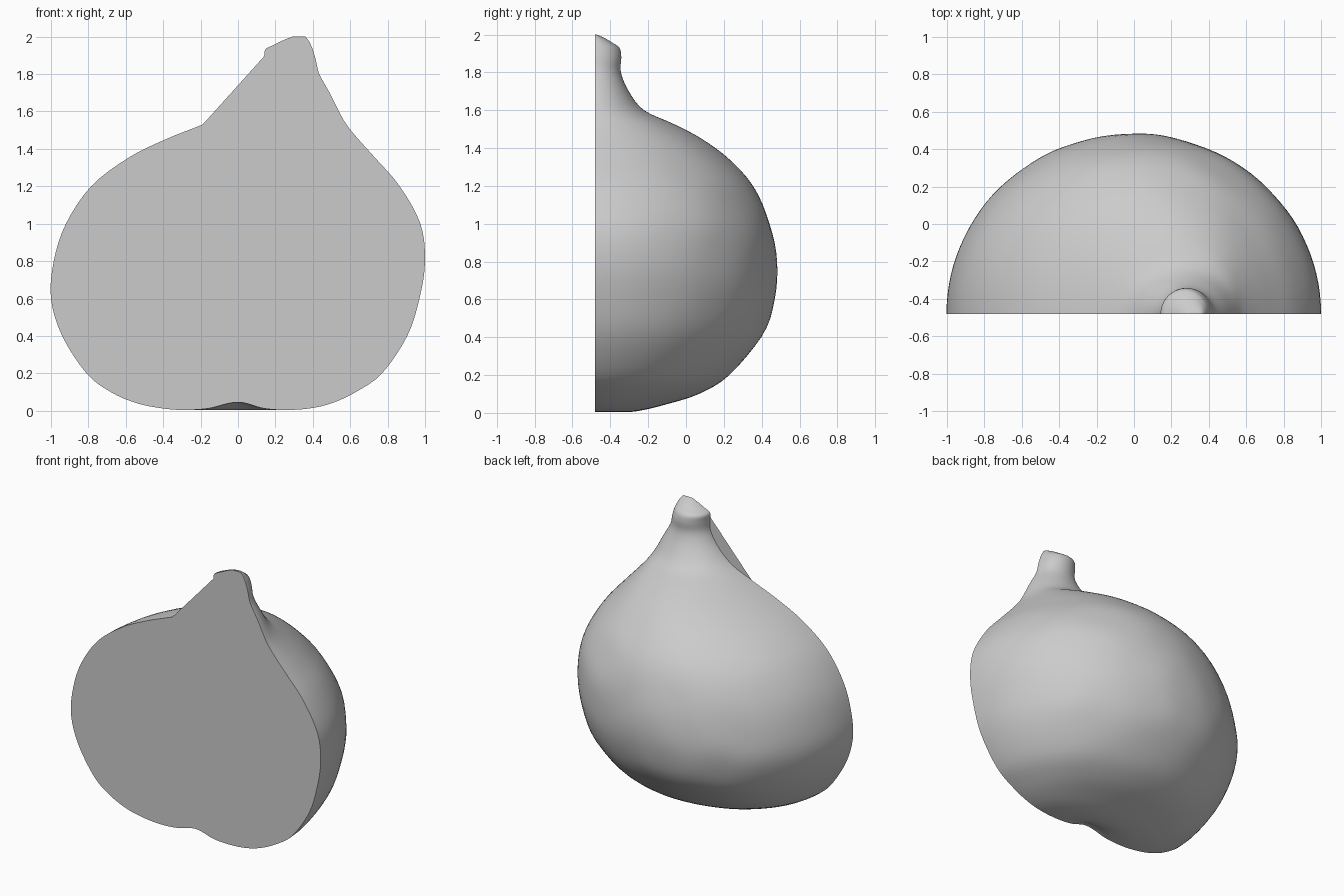
import bpy, bmesh, math
from mathutils import Vector, noise

if "Cube" in bpy.data.objects:
    bpy.data.objects.remove(bpy.data.objects["Cube"])

CUT_Y = -0.482
SEGS = 56
STEPS = 4

# Half-fruit sections: height, left x, right x, depth behind the cut
ROWS = [
    (0.045, -0.02, 0.02, 0.02), (0.035, -0.07, 0.06, 0.05),
    (0.012, -0.16, 0.14, 0.10), (0.004, -0.28, 0.25, 0.16),
    (0.012, -0.40, 0.38, 0.24), (0.04, -0.54, 0.50, 0.36),
    (0.10, -0.68, 0.63, 0.55), (0.20, -0.81, 0.77, 0.71),
    (0.40, -0.94, 0.905, 0.88), (0.60, -1.0, 0.97, 0.953),
    (0.80, -0.985, 1.0, 0.962), (1.00, -0.92, 0.975, 0.925),
    (1.20, -0.785, 0.865, 0.835), (1.35, -0.59, 0.735, 0.70),
    (1.45, -0.39, 0.645, 0.565), (1.53, -0.19, 0.58, 0.41),
    (1.60, -0.03, 0.54, 0.26), (1.70, 0.08, 0.49, 0.18),
    (1.80, 0.14, 0.435, 0.138), (1.88, 0.145, 0.415, 0.14),
    (1.93, 0.145, 0.40, 0.13), (1.955, 0.19, 0.39, 0.095),
    (1.98, 0.24, 0.377, 0.055), (2.0, 0.29, 0.36, 0.01),
]


def smooth_rows(rows):
    """Catmull-Rom interpolation between the sections."""
    r = [Vector(a) for a in rows]
    out = []
    for i in range(len(r) - 1):
        a, b, c, d = r[max(i - 1, 0)], r[i], r[i + 1], r[min(i + 2, len(r) - 1)]
        for k in range(STEPS):
            t = k / STEPS
            out.append(0.5 * (2 * b + (c - a) * t + (2 * a - 5 * b + 4 * c - d) * t**2
                              + (3 * b - a - 3 * c + d) * t**3))
    out.append(r[-1])
    return out


def finish(bm, name):
    me = bpy.data.meshes.new(name)
    bm.to_mesh(me)
    bm.free()
    ob = bpy.data.objects.new(name, me)
    bpy.context.collection.objects.link(ob)
    return ob


sections = smooth_rows(ROWS)

# Rounded skin with slightly uneven surface
bm = bmesh.new()
rings = []
for z, xl, xr, d in sections:
    ring = []
    for j in range(SEGS + 1):
        a = math.pi * j / SEGS
        s = math.sin(a)
        p = Vector(((xl + xr) / 2 + (xr - xl) / 2 * math.cos(a), CUT_Y + d * s, z))
        k = 1 + 0.008 * noise.noise(p * 4) * s
        ring.append(bm.verts.new((p.x * k, CUT_Y + d * s * k, z)))
    rings.append(ring)
for lo, hi in zip(rings, rings[1:]):
    for j in range(SEGS):
        bm.faces.new((lo[j], lo[j + 1], hi[j + 1], hi[j]))
bm.faces.new(rings[0])
bm.faces.new(rings[-1])
bmesh.ops.recalc_face_normals(bm, faces=bm.faces)
# An open shell: make sure it faces away from the middle
f = max(bm.faces, key=lambda q: q.calc_center_median().y)
if f.normal.y < 0:
    bmesh.ops.reverse_faces(bm, faces=bm.faces)
for f in bm.faces:
    f.smooth = True
finish(bm, "fig_skin")


# Flat cut face, with the straight web bridging shoulder and stem
def web_x(z):
    return -0.18 + (z - 1.54) * 0.36 / 0.40


bm = bmesh.new()
left = [(min(xl, web_x(z)) if 1.53 < z < 1.95 else xl, z) for z, xl, xr, d in sections]
right = [(xr, z) for z, xl, xr, d in sections]
verts = [bm.verts.new((x, CUT_Y, z)) for x, z in left + right[::-1]]
face = bm.faces.new(verts)
face.normal_update()
if face.normal.y > 0:
    face.normal_flip()
bmesh.ops.triangulate(bm, faces=[face])
finish(bm, "cut_face")
